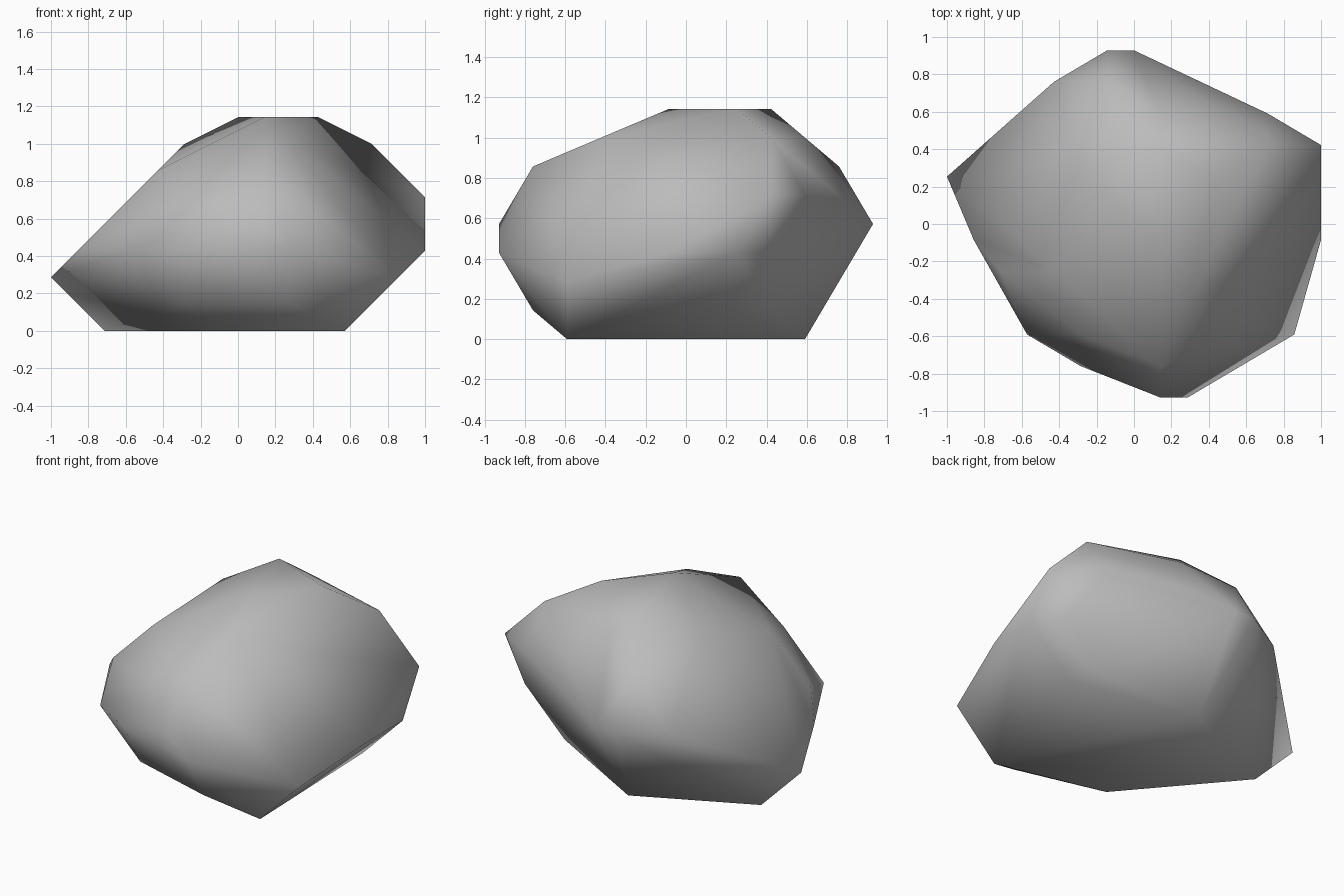
import bpy
import bmesh

default_cube = bpy.data.objects.get("Cube")
if default_cube:
    bpy.data.objects.remove(default_cube, do_unlink=True)

# The boulder is chipped on a coarse grid, described as corners per level
STEP_X = 1 / 7
STEP_Y = 0.0844
STEP_Z = 1 / 7

base_corners = [(-5, 3), (0, 7), (4, -7), (-1, -5)]
foot_corners = [(5, 3), (4, 5), (2, -9), (-2, -7)]
low_corners = [(-7, 3), (6, -7)]
belly_corners = [(7, 3), (6, 5), (-4, -7), (-6, -1), (7, -1), (-2, -9), (2, -11)]
middle_corners = [(-5, -3), (-3, 9), (-1, 11), (0, 11), (1, -11)]
shoulder_corners = [(7, 5), (-2, -7), (5, 7)]
upper_corners = [(-3, -3), (1, -9), (-1, 9)]
brow_corners = [(5, 5), (-2, 3), (2, -5), (1, 7)]
crown_corners = [(0, 5), (3, 3), (1, -1)]

levels = [base_corners, foot_corners, low_corners, belly_corners, middle_corners,
          shoulder_corners, upper_corners, brow_corners, crown_corners]


def flat_material(name, color):
    material = bpy.data.materials.new(name)
    material.use_nodes = True
    material.diffuse_color = color
    shader = material.node_tree.nodes["Principled BSDF"]
    shader.inputs["Base Color"].default_value = color
    return material


# Wrap a convex skin around the corners
bm = bmesh.new()
for height, corners in enumerate(levels):
    for across, depth in corners:
        bm.verts.new((across * STEP_X, depth * STEP_Y, height * STEP_Z))
bmesh.ops.convex_hull(bm, input=bm.verts[:])
loose = [v for v in bm.verts if not v.link_faces]
bmesh.ops.delete(bm, geom=loose, context="VERTS")
bmesh.ops.recalc_face_normals(bm, faces=bm.faces[:])

# Smooth shading all over gives the worn stone look
for face in bm.faces:
    face.smooth = True

mesh = bpy.data.meshes.new("boulder")
bm.to_mesh(mesh)
bm.free()
mesh.materials.append(flat_material("stone grey", (0.5, 0.5, 0.5, 1)))
boulder = bpy.data.objects.new("boulder", mesh)
bpy.context.collection.objects.link(boulder)
